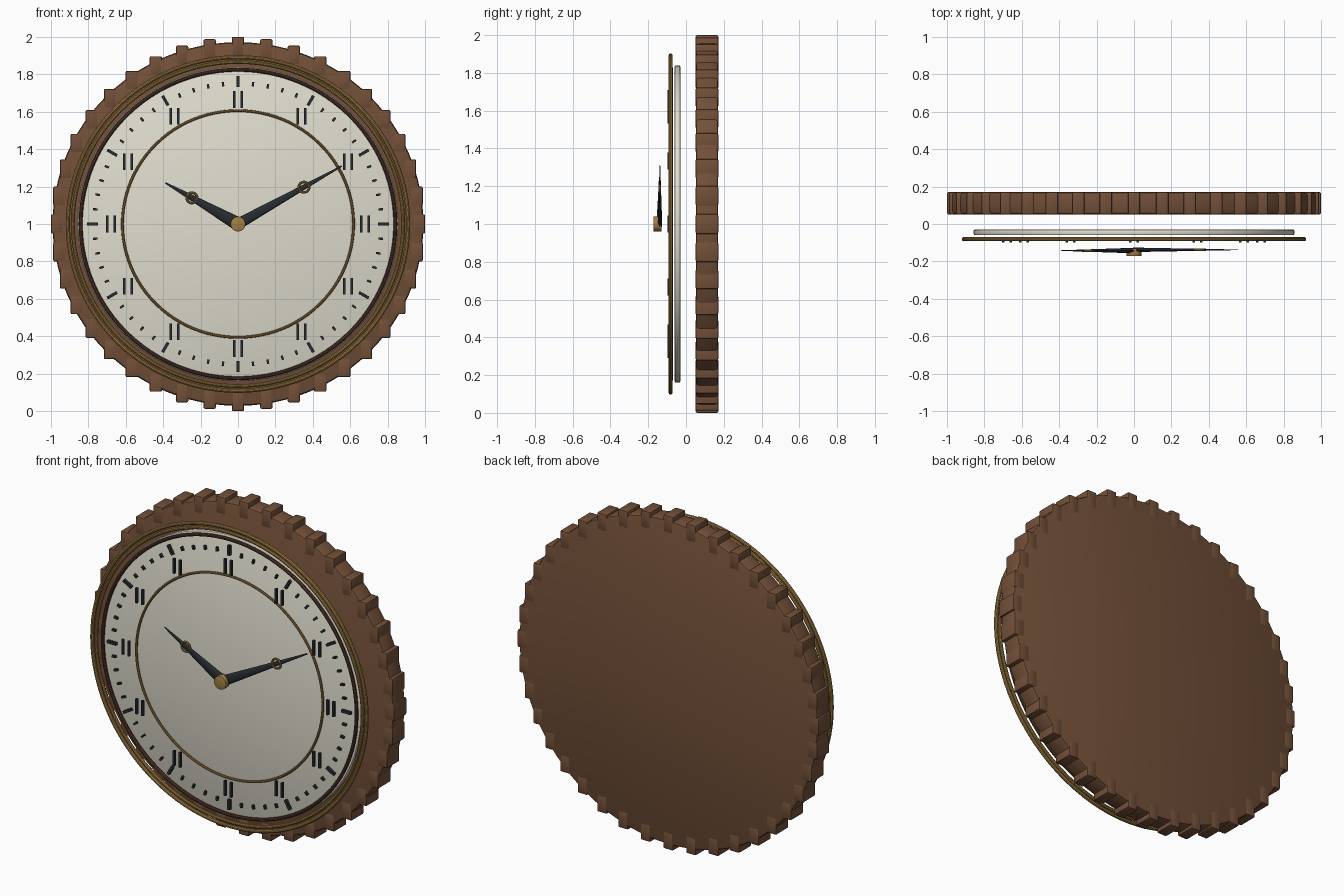
import bpy, bmesh, math
from mathutils import Matrix, Vector

if "Cube" in bpy.data.objects:
    bpy.data.objects.remove(bpy.data.objects["Cube"])

SX = 1.02      # the clock is very slightly wider than tall
CZ = 1.0       # height of the centre


def material(name, rgb):
    m = bpy.data.materials.new(name)
    m.diffuse_color = (*rgb, 1)
    m.use_nodes = True
    m.node_tree.nodes["Principled BSDF"].inputs["Base Color"].default_value = m.diffuse_color
    return m


WOOD = material("wood", (0.17, 0.08, 0.04))
DARK_WOOD = material("dark_wood", (0.10, 0.045, 0.025))
BRASS = material("brass", (0.36, 0.21, 0.06))
CREAM = material("cream", (0.75, 0.72, 0.62))
INK = material("ink", (0.02, 0.025, 0.03))


def finish(name, bm, mat, smooth=True):
    bmesh.ops.remove_doubles(bm, verts=bm.verts, dist=1e-5)
    bmesh.ops.recalc_face_normals(bm, faces=bm.faces)
    me = bpy.data.meshes.new(name)
    bm.to_mesh(me)
    bm.free()
    me.materials.append(mat)
    ob = bpy.data.objects.new(name, me)
    bpy.context.collection.objects.link(ob)
    if smooth:
        bpy.ops.object.select_all(action='DESELECT')
        ob.select_set(True)
        bpy.context.view_layer.objects.active = ob
        bpy.ops.object.shade_smooth_by_angle(angle=math.radians(35))
    return ob


def lathe(name, profile, mat, closed=False, segs=96, centre=(0, CZ), sx=SX):
    """Turn a (radius, y) profile about the y axis."""
    bm = bmesh.new()
    rings = []
    for i in range(segs):
        a = 2 * math.pi * i / segs
        rings.append([bm.verts.new((centre[0] + sx * r * math.sin(a), y,
                                    centre[1] + r * math.cos(a))) for r, y in profile])
    n = len(profile)
    for i in range(segs):
        p, q = rings[i], rings[(i + 1) % segs]
        for j in range(n if closed else n - 1):
            k = (j + 1) % n
            if profile[j][0] == 0:
                bm.faces.new((p[j], p[k], q[k]))
            elif profile[k][0] == 0:
                bm.faces.new((p[j], p[k], q[j]))
            else:
                bm.faces.new((p[j], p[k], q[k], q[j]))
    return finish(name, bm, mat)


def disc(name, r, y0, y1, bevel, mat, **kw):
    b = bevel
    return lathe(name, [(0, y0), (r - b, y0), (r - b * .3, y0 + b * .3), (r, y0 + b),
                        (r, y1 - b), (r - b * .3, y1 - b * .3), (r - b, y1), (0, y1)], mat, **kw)


def ring(name, r, thick, y, mat, **kw):
    prof = [(r + thick * math.cos(t * math.pi / 5), y + thick * math.sin(t * math.pi / 5))
            for t in range(10)]
    return lathe(name, prof, mat, closed=True, **kw)


def add_box(bm, loc, size, angle=0, bevel=0):
    m = Matrix.Translation(loc) @ Matrix.Rotation(angle, 4, 'Y') @ Matrix.Diagonal((*size, 1))
    verts = bmesh.ops.create_cube(bm, size=1, matrix=m)["verts"]
    if bevel:
        edges = list({e for v in verts for e in v.link_edges})
        bmesh.ops.bevel(bm, geom=edges, offset=bevel, segments=2, profile=.5, affect='EDGES')


# Wooden body with upright blocks around the rim
disc("wooden_body", 0.972, 0.052, 0.17, 0.015, WOOD)
bm = bmesh.new()
for i in range(40):
    a = 2 * math.pi * i / 40
    add_box(bm, (0.967 * math.sin(a), 0.111, CZ + 0.948 * math.cos(a)),
            (0.066, 0.12, 0.104), bevel=0.008)
finish("rim_blocks", bm, WOOD)

# Dial and its rings
disc("dial", 0.84, -0.06, -0.03, 0.006, CREAM)
ring("outer_bezel", 0.892, 0.011, -0.081, BRASS)
ring("inner_bezel", 0.866, 0.010, -0.081, BRASS)
ring("dark_bezel", 0.825, 0.010, -0.079, DARK_WOOD)
ring("chapter_ring", 0.606, 0.007, -0.080, BRASS)

# Minute and hour ticks
bm = bmesh.new()
for i in range(60):
    a = 2 * math.pi * i / 60
    hour = i % 5 == 0
    r = 0.762 if hour else 0.752
    size = (0.016, 0.016, 0.06) if hour else (0.012, 0.014, 0.024)
    add_box(bm, (SX * r * math.sin(a), -0.083, CZ + r * math.cos(a)), size, a)
finish("dial_ticks", bm, INK, smooth=False)

# Plain upright hour batons, a pair at each hour
bm = bmesh.new()
for i in range(12):
    a = 2 * math.pi * i / 12
    for dx in (-0.02, 0.02):
        add_box(bm, (SX * 0.665 * math.sin(a) + dx, -0.092, CZ + 0.665 * math.cos(a)),
                (0.013, 0.014, 0.09))
finish("hour_batons", bm, INK, smooth=False)


# Tapered hands, each with a small ring
def hand(name, tip, radius, y, ring_at):
    d = Vector((tip[0], 0, tip[1] - CZ))
    a = math.atan2(d.x, d.z)
    bm = bmesh.new()
    m = (Matrix.Translation((d.x / 2, y, CZ + d.z / 2)) @ Matrix.Rotation(a, 4, 'Y')
         @ Matrix.Diagonal((1, 0.4, 1, 1)))
    bmesh.ops.create_cone(bm, cap_ends=True, segments=12, radius1=radius, radius2=0.004,
                          depth=d.length, matrix=m)
    finish(name, bm, INK)
    c = d * ring_at
    ring(name + "_ring", 0.028, 0.007, y, BRASS, segs=24, centre=(c.x, CZ + c.z), sx=1)


hand("minute_hand", (0.555, 1.31), 0.030, -0.138, 0.635)
hand("hour_hand", (-0.388, 1.22), 0.037, -0.142, 0.635)

# Hub cap
disc("hub_cap", 0.04, -0.172, -0.13, 0.003, BRASS, segs=32, sx=1)
